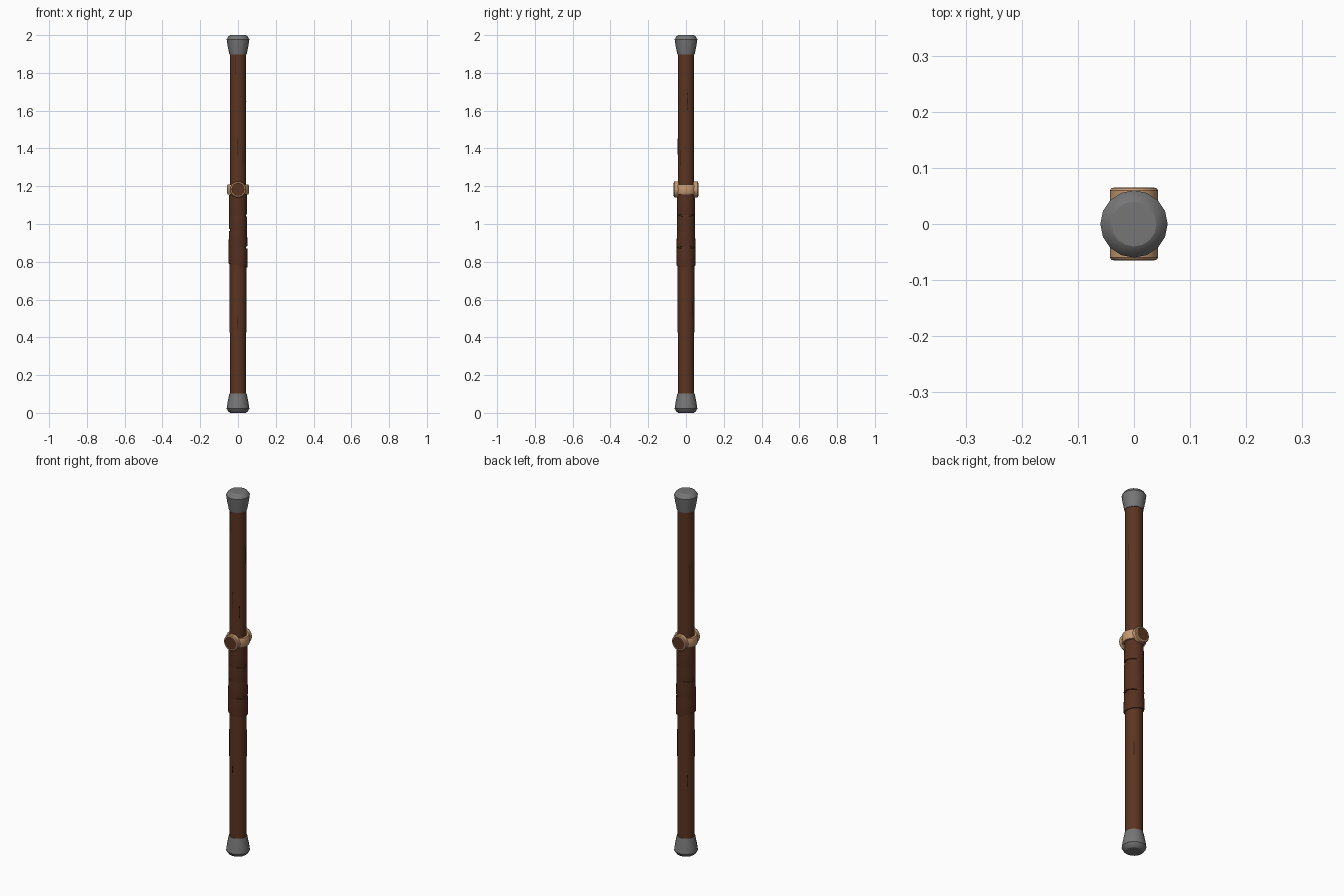
import bpy, bmesh, math
from mathutils import Matrix, Vector

cube = bpy.data.objects.get("Cube")
if cube:
    bpy.data.objects.remove(cube, do_unlink=True)


def material(name, color):
    m = bpy.data.materials.new(name)
    m.use_nodes = True
    m.diffuse_color = (*color, 1)
    m.node_tree.nodes["Principled BSDF"].inputs["Base Color"].default_value = (*color, 1)
    return m


wood = material("brown wood", (0.105, 0.034, 0.015))
leather = material("dark leather", (0.095, 0.030, 0.014))
dark = material("dark grain", (0.035, 0.012, 0.006))
metal = material("grey metal", (0.18, 0.18, 0.185))
tan = material("tan binding", (0.56, 0.32, 0.17))


def finish(bm, name, mats, angle=30):
    bmesh.ops.recalc_face_normals(bm, faces=bm.faces)
    mesh = bpy.data.meshes.new(name)
    bm.to_mesh(mesh)
    bm.free()
    for m in mats:
        mesh.materials.append(m)
    ob = bpy.data.objects.new(name, mesh)
    bpy.context.collection.objects.link(ob)
    bpy.ops.object.select_all(action='DESELECT')
    ob.select_set(True)
    bpy.context.view_layer.objects.active = ob
    bpy.ops.object.shade_smooth_by_angle(angle=math.radians(angle))
    return ob


def lathe(name, profile, mats, sides=24, closed=False, place=Matrix(), tilt=0, angle=30):
    """Turn (radius, height) points about z; tilt shears the height along x."""
    bm = bmesh.new()
    rings = []
    for r, z in profile:
        ring = []
        for i in range(sides):
            a = math.tau * i / sides
            x, y = r * math.cos(a), r * math.sin(a)
            ring.append(bm.verts.new(place @ Vector((x, y, z + tilt * x))))
        rings.append(ring)
    pairs = list(zip(rings, rings[1:]))
    if closed:
        pairs.append((rings[-1], rings[0]))
    else:
        bm.faces.new(rings[0])
        bm.faces.new(rings[-1])
    for a, b in pairs:
        for i in range(sides):
            j = (i + 1) % sides
            bm.faces.new((a[i], a[j], b[j], b[i]))
    return finish(bm, name, mats, angle)


# Wooden shaft
lathe("shaft", [(0.043, 0.06), (0.044, 0.6), (0.043, 1.3), (0.043, 1.94)], [wood])

# Flared metal caps on both ends
cap = [(0.040, 0), (0.050, 0.006), (0.060, 0.022), (0.056, 0.05), (0.046, 0.102), (0.042, 0.102)]
lathe("bottom_cap", cap, [metal], 16)
lathe("top_cap", [(r, 2 - z) for r, z in cap], [metal], 16)

# Overlapping slanted turns of the leather grip
edges = [0.78, 0.875, 0.965, 1.045, 1.155]
for i, (lo, hi) in enumerate(zip(edges, edges[1:])):
    r = 0.0505 - 0.0008 * i
    lathe(f"grip_wrap_{i + 1}",
          [(0.042, lo), (r - 0.001, lo), (r, lo + 0.006), (r - 0.0015, hi + 0.004), (0.042, hi + 0.004)],
          [leather], closed=True, tilt=-0.2 if i % 2 == 0 else 0.12)

# Binding band around the shaft
lathe("binding_band",
      [(0.042, 1.157), (0.055, 1.157), (0.059, 1.165), (0.059, 1.200), (0.055, 1.208), (0.042, 1.208)],
      [tan], closed=True)

# Round studs on the front and back of the band, with a dark inset face
for name, side in (("front_stud", -1), ("back_stud", 1)):
    place = Matrix.Translation((0, 0, 1.183)) @ Matrix.Rotation(-side * math.pi / 2, 4, 'X')
    stud = lathe(name, [(0.038, 0.036), (0.043, 0.041), (0.043, 0.060), (0.040, 0.064),
                        (0.034, 0.065), (0.033, 0.062)], [tan, wood], 20, place=place)
    for p in stud.data.polygons:
        if len(p.vertices) > 4 and abs(p.center.y) > 0.05:
            p.material_index = 1

# Thin grain marks: angle around the shaft, height, length
marks = [(-92, 1.41, 0.10), (-110, 1.84, 0.12), (-94, 0.48, 0.08), (-45, 1.35, 0.09),
         (50, 0.55, 0.11), (135, 0.42, 0.10), (150, 1.55, 0.12), (10, 1.65, 0.10)]
for n, (deg, z, length) in enumerate(marks):
    bm = bmesh.new()
    bmesh.ops.create_cone(bm, cap_ends=True, segments=6, radius1=0.5, radius2=0.5, depth=0.003)
    turn = Matrix.Rotation(math.radians(deg), 4, 'Z')
    stand = Matrix.Rotation(math.pi / 2, 4, 'Y')
    move = Matrix.Translation((0.0425, 0, z))
    bm.transform(turn @ move @ stand @ Matrix.Diagonal((length, 0.004, 1, 1)))
    finish(bm, f"grain_mark_{n + 1}", [dark])
